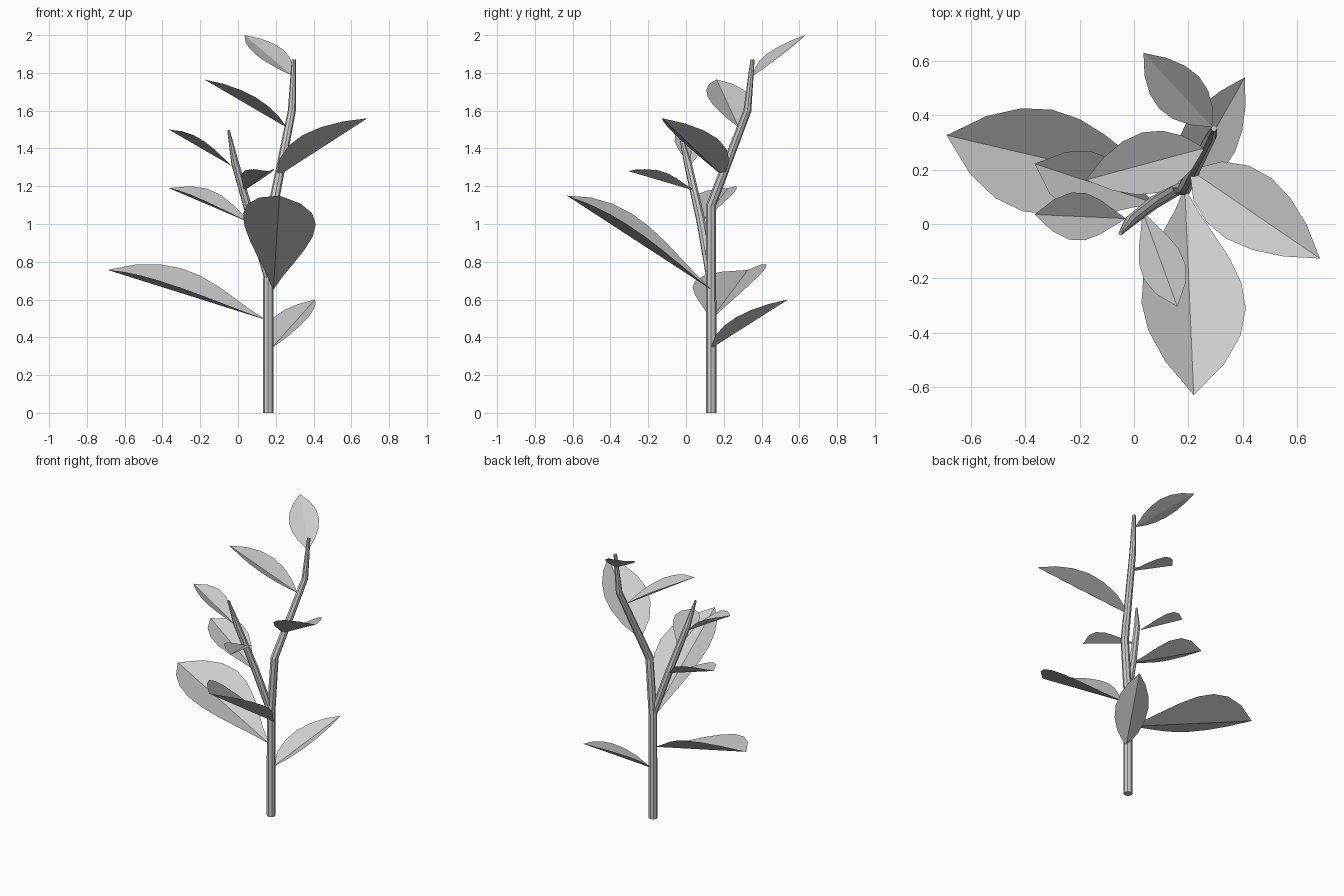
import bpy, math
from mathutils import Vector

if "Cube" in bpy.data.objects:
    bpy.data.objects.remove(bpy.data.objects["Cube"])


def stalk(name, points):
    """Tapered faceted tube through (x, y, z, radius) points."""
    cu = bpy.data.curves.new(name, 'CURVE')
    cu.dimensions = '3D'
    cu.bevel_depth = 1.0
    cu.bevel_resolution = 2
    cu.use_fill_caps = True
    sp = cu.splines.new('POLY')
    sp.points.add(len(points) - 1)
    for p, (x, y, z, r) in zip(sp.points, points):
        p.co = (x, y, z, 1)
        p.radius = r
    sp.use_smooth = False
    ob = bpy.data.objects.new(name, cu)
    bpy.context.collection.objects.link(ob)
    bpy.ops.object.select_all(action='DESELECT')
    ob.select_set(True)
    bpy.context.view_layer.objects.active = ob
    bpy.ops.object.convert(target='MESH')


def leaf(name, base, tip, width, skew, fold=0.45, roll=0.0, n=6):
    """Leaf blade folded into a V along its midrib; skew moves the widest part
    to the tip, roll lifts the right half (seen along the leaf)."""
    base, tip = Vector(base), Vector(tip)
    d = (tip - base).normalized()
    s = d.cross(Vector((0, 0, 1))).normalized()
    u = s.cross(d)
    side = s * math.cos(roll) + u * math.sin(roll)
    up = side.cross(d)
    verts = []
    for i in range(n + 1):
        t = i / n
        rib = base.lerp(tip, t)
        w = width * max(math.sin(math.pi * t ** skew), 0) ** 0.85
        verts.append(rib)
        if 0 < i < n:
            verts += [rib + side * w + up * w * fold, rib - side * w + up * w * fold]
    last = len(verts) - 1
    faces = [(0, 2, 1), (0, 1, 3)]
    for a in range(1, last - 3, 3):
        faces += [(a, a + 1, a + 4, a + 3), (a, a + 3, a + 5, a + 2)]
    a = last - 3
    faces += [(a, a + 1, last), (a, last, a + 2)]
    me = bpy.data.meshes.new(name)
    me.from_pydata(verts, [], faces)
    bpy.context.collection.objects.link(bpy.data.objects.new(name, me))


# main stem and side branch
stalk("stem", [(.16, .133, 0, .028), (.16, .133, .7, .027), (.187, .133, 1.1, .026),
               (.285, .325, 1.6, .021), (.295, .352, 1.87, .011)])
stalk("branch", [(.16, .13, .72, .024), (.072, .078, 1.02, .024),
                 (-.015, .01, 1.32, .021), (-.05, -.035, 1.495, .007)])

# leaves on the main stem
leaf("leaf_low_back", (.175, .13, .34), (.408, .54, .6), .105, .9, .4)
leaf("leaf_large_left", (.15, .13, .492), (-.69, .327, .757), .198, 1.4, .4, .18, 8)
leaf("leaf_large_front", (.187, .135, .652), (.22, -.63, 1.15), .195, 1.4, .4, .18, 8)
leaf("leaf_right", (.205, .2, 1.25), (.685, -.127, 1.56), .14, .9, .45, .08)
leaf("leaf_upper_left", (.26, .28, 1.51), (-.178, .162, 1.765), .115, 1.0, .35)
leaf("leaf_top", (.288, .357, 1.785), (.035, .63, 2.0), .095, 1.0, .22, .15)

# leaves on the side branch
leaf("branch_leaf_low", (.08, .075, 1.0), (-.366, .222, 1.19), .12, 1.4, .4, .15)
leaf("branch_leaf_front", (.03, .05, 1.175), (.16, -.305, 1.28), .083, 1.4, .5)
leaf("branch_leaf_high", (-.03, .02, 1.305), (-.366, .035, 1.5), .09, 1.3)
